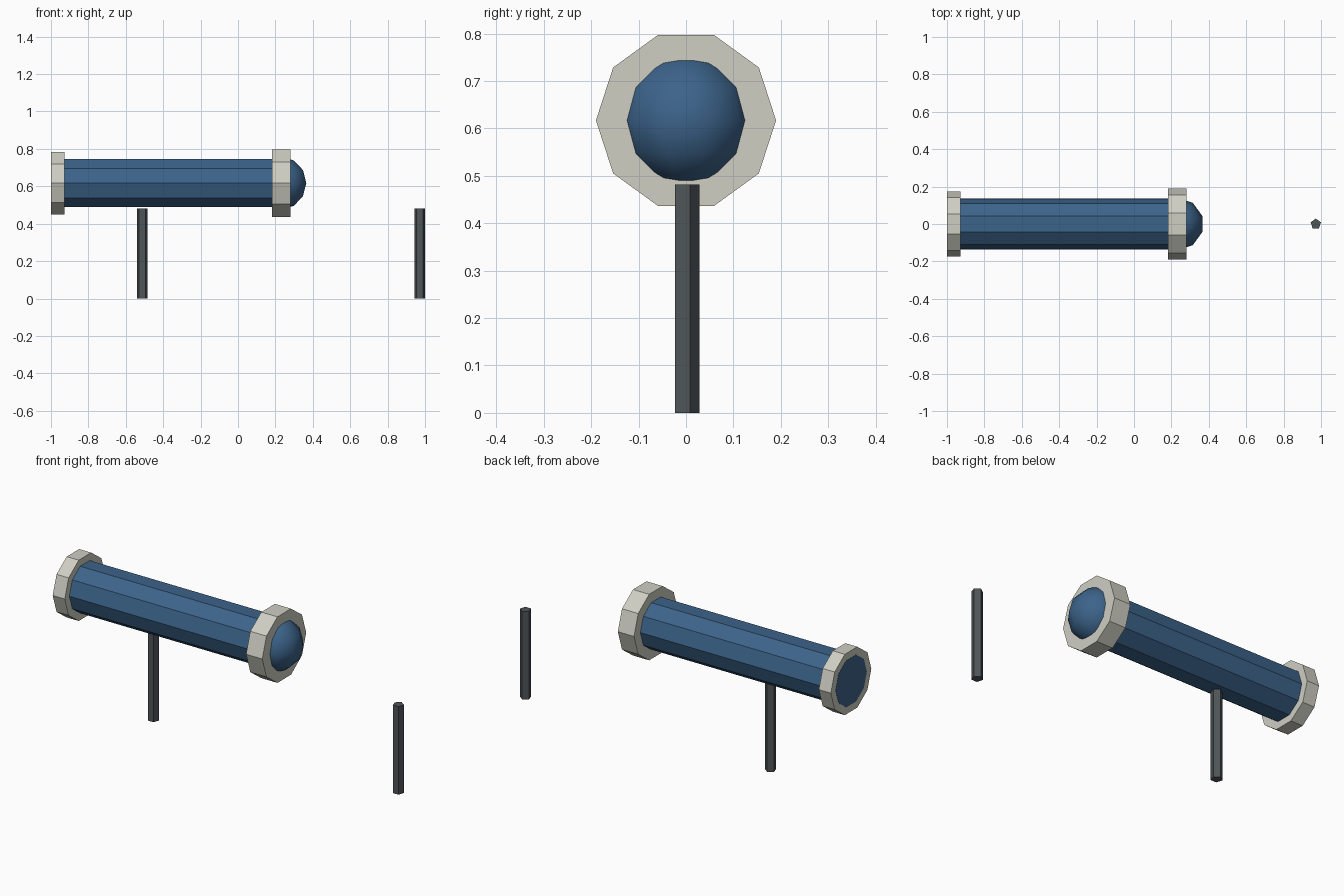
import bpy, math

if "Cube" in bpy.data.objects:
    bpy.data.objects.remove(bpy.data.objects["Cube"])

AXIS_Z = 0.617  # height of the pipe's centre line


def material(name, rgb):
    m = bpy.data.materials.new(name)
    m.diffuse_color = (*rgb, 1.0)
    m.use_nodes = True
    m.node_tree.nodes["Principled BSDF"].inputs["Base Color"].default_value = m.diffuse_color
    return m


BLUE = material("pipe blue", (0.045, 0.125, 0.255))
GREY = material("flange pale grey", (0.62, 0.62, 0.55))
DARK = material("post dark grey", (0.078, 0.09, 0.098))


def finish(name, mat):
    ob = bpy.context.object
    ob.name = name
    ob.data.materials.append(mat)
    return ob


def along_x(name, x0, x1, radius, mat):
    """Ten-sided cylinder lying along x, with corners at +y and -y."""
    bpy.ops.mesh.primitive_cylinder_add(
        vertices=10, radius=radius, depth=x1 - x0,
        location=((x0 + x1) / 2, 0, AXIS_Z), rotation=(0, math.pi / 2, 0))
    return finish(name, mat)


def post(name, x):
    """Five-sided upright post standing on the ground."""
    h = 0.482
    bpy.ops.mesh.primitive_cylinder_add(
        vertices=5, radius=0.029, depth=h, location=(x, 0, h / 2))
    return finish(name, mat=DARK)


# Pipe, its left end a hair proud of the flange
along_x("pipe", -1.001, 0.23, 0.135, BLUE)

# Flanges at both ends
along_x("left_flange", -1.0, -0.927, 0.175, GREY)
along_x("right_flange", 0.182, 0.28, 0.19, GREY)

# Smooth rounded end, a low-poly sphere half sunk in the right flange
bpy.ops.mesh.primitive_uv_sphere_add(
    segments=10, ring_count=6, radius=0.14, location=(0.232, 0, AXIS_Z))
finish("end_dome", BLUE)
bpy.ops.object.shade_smooth()

# Support posts
post("pipe_post", -0.512)
post("free_post", 0.972)
